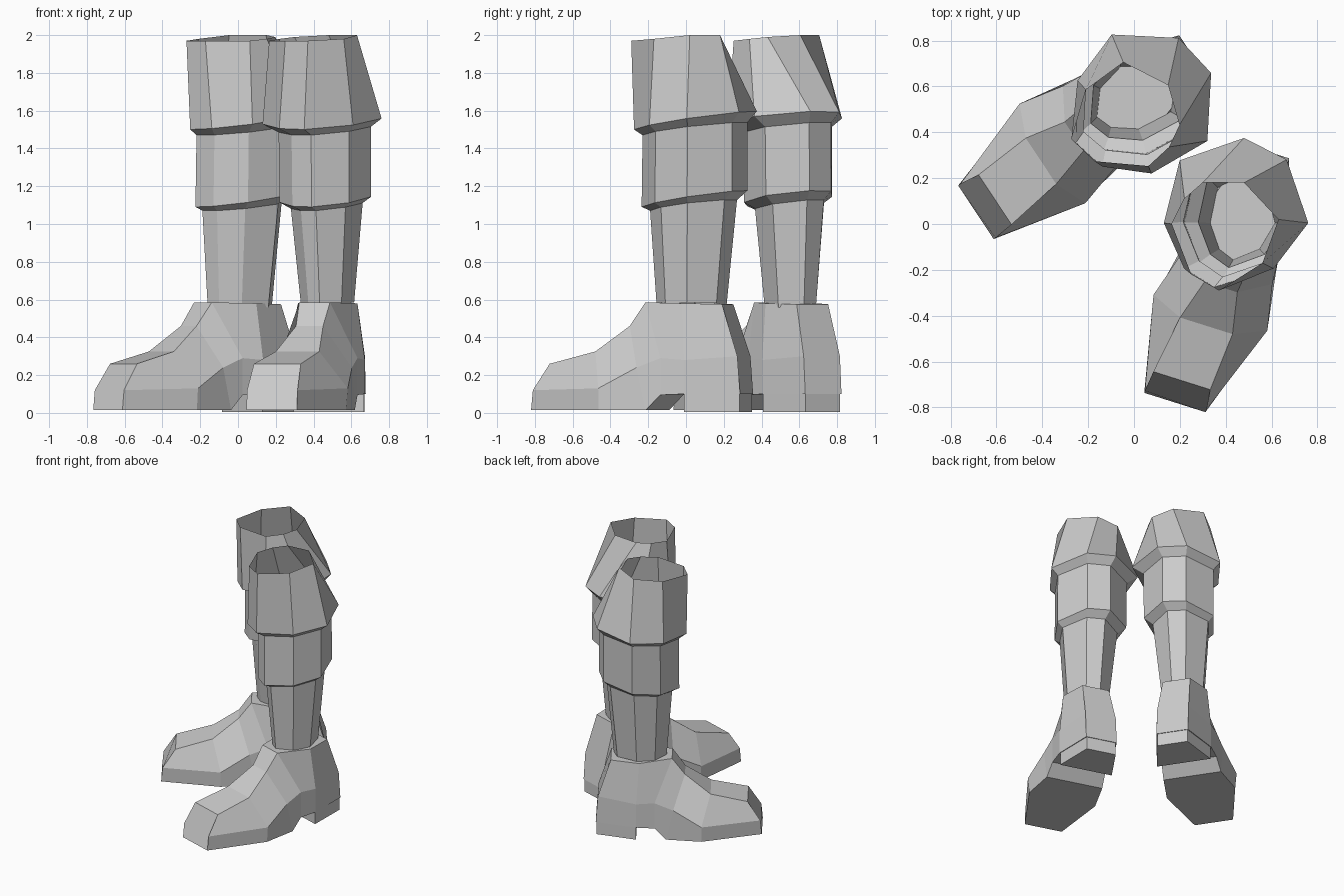
import bpy, bmesh
from mathutils import Matrix, Vector
from math import radians, cos, sin

if "Cube" in bpy.data.objects:
    bpy.data.objects.remove(bpy.data.objects["Cube"])

# Placement: the second boot is the first one mirrored across a slanted line and slid along it
c2, s2 = cos(radians(106)), sin(radians(106))
MIRROR = Matrix(((c2, s2, 0, .108), (s2, -c2, 0, .094), (0, 0, 1, 0), (0, 0, 0, 1)))
FOOT = Matrix.Translation((.475, .03, 0)) @ Matrix.Rotation(radians(-17.5), 4, 'Z')


def loft(name, rings, matrix, caps):
    bm = bmesh.new()
    rows = [[bm.verts.new(matrix @ Vector(p)) for p in r] for r in rings]
    n = len(rows[0])
    for a, b in zip(rows, rows[1:]):
        for i in range(n):
            j = (i + 1) % n
            bm.faces.new((a[i], a[j], b[j], b[i]))
    if caps:
        bm.faces.new(rows[0])
        bm.faces.new(rows[-1])
    bmesh.ops.recalc_face_normals(bm, faces=bm.faces)
    me = bpy.data.meshes.new(name)
    bm.to_mesh(me)
    bm.free()
    ob = bpy.data.objects.new(name, me)
    bpy.context.collection.objects.link(ob)


# Leg shaft: irregular octagon, scaled to x/y extents per level, tilted up at the back
OCT = [(-1, -.14), (-.72, -.75), (-.3, -1), (.52, -.75),
       (1, -.14), (.70, .71), (.11, 1), (-.78, .70)]
RIM = [(.165, 0, 1.97), (.25, -.22, 1.97), (.37, -.29, 1.97), (.56, -.17, 1.98),
       (.63, .02, 2), (.48, .18, 2), (.30, .18, 1.99), (.22, .11, 1.98)]


def level(x0, x1, y0, y1, z, tilt):
    return [((x0 + x1) / 2 + u * (x1 - x0) / 2, (y0 + y1) / 2 + v * (y1 - y0) / 2,
             z + tilt * v + .015 * u) for u, v in OCT]


shaft = [RIM,
         level(.13, .76, -.275, .375, 1.55, .045),    # upper cuff hem
         level(.215, .705, -.23, .325, 1.505, .03),
         level(.22, .705, -.235, .325, 1.135, .04),   # middle band hem
         level(.28, .66, -.19, .27, 1.10, .025),
         level(.335, .615, -.155, .215, .57, 0)]      # ankle


# Foot: cross-sections from toe to heel
def section(cx, yb, zb, wb, ym, zm, wm, yt, zt, wt):
    return [(cx - wb, yb, zb), (cx - wm, ym, zm), (cx - wt, yt, zt),
            (cx + wt, yt, zt), (cx + wm, ym, zm), (cx + wb, yb, zb)]


foot = [section(-.04, -.86, .015, .14, -.85, .12, .14, -.76, .26, .13),
        section(-.01, -.44, .015, .25, -.44, .13, .26, -.50, .325, .12),
        section(0, -.19, .015, .21, -.24, .24, .21, -.32, .46, .075),
        section(0, -.11, .095, .20, -.11, .29, .20, -.23, .585, .085),
        section(0, .02, .10, .20, .02, .28, .20, 0, .58, .165),
        section(0, .305, .10, .115, .29, .30, .115, .20, .575, .10)]
heel = [[(-.195, .02, z), (.195, .02, z), (.11, .30, z), (-.11, .30, z)] for z in (0.005, .11)]

for side, m in (("right", Matrix.Identity(4)), ("left", MIRROR)):
    loft(side + "_boot_shaft", shaft, m, False)
    loft(side + "_boot_foot", foot, m @ FOOT, True)
    loft(side + "_boot_heel", heel, m @ FOOT, True)
